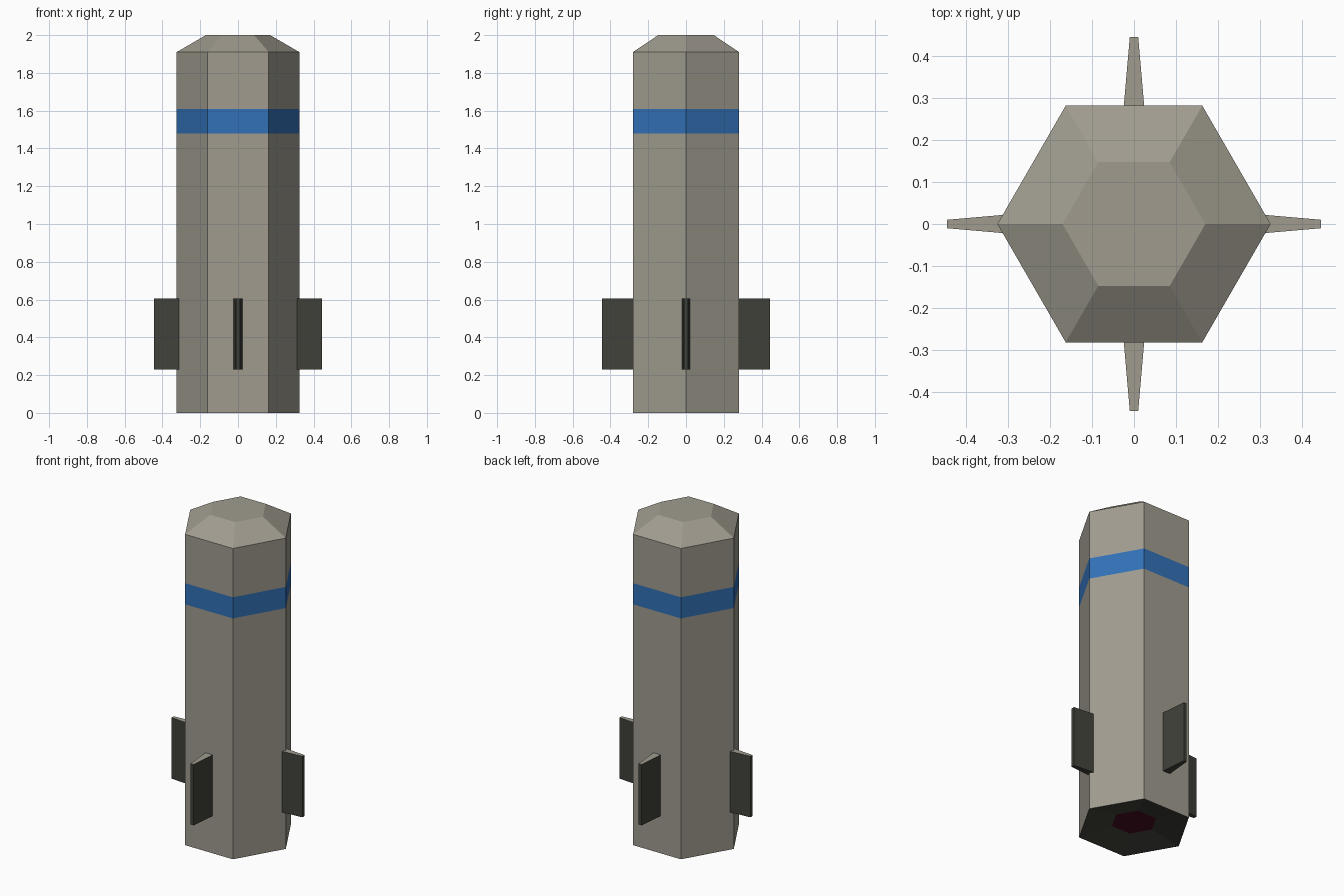
import bpy, bmesh, math
from mathutils import Matrix

if "Cube" in bpy.data.objects:
    bpy.data.objects.remove(bpy.data.objects["Cube"])


def material(name, rgb):
    m = bpy.data.materials.new(name)
    m.diffuse_color = (*rgb, 1)
    m.use_nodes = True
    m.node_tree.nodes["Principled BSDF"].inputs["Base Color"].default_value = m.diffuse_color
    return m


GREY = material("warm grey", (0.35, 0.33, 0.275))
BLUE = material("band blue", (0.032, 0.165, 0.47))
DARK = material("dark metal", (0.052, 0.053, 0.042))
RED = material("deep red", (0.06, 0.004, 0.016))


def finish(bm, name, mats):
    bmesh.ops.recalc_face_normals(bm, faces=bm.faces)
    me = bpy.data.meshes.new(name)
    for m in mats:
        me.materials.append(m)
    bm.to_mesh(me)
    bm.free()
    ob = bpy.data.objects.new(name, me)
    bpy.context.collection.objects.link(ob)
    return ob


# Body: hexagonal rings (radius, z, material of the strip above), nozzle to top
GREY_I, BLUE_I, DARK_I, RED_I = range(4)
profile = [(0.13, 0.035, DARK_I), (0.325, 0, GREY_I), (0.325, 1.48, BLUE_I),
           (0.325, 1.61, GREY_I), (0.325, 1.91, GREY_I), (0.17, 2.0, GREY_I)]
bm = bmesh.new()
rings = [[bm.verts.new((r * math.cos(k * math.pi / 3), r * math.sin(k * math.pi / 3), z))
          for k in range(6)] for r, z, _ in profile]
for (_, _, mat), low, high in zip(profile, rings, rings[1:]):
    for k in range(6):
        j = (k + 1) % 6
        bm.faces.new((low[k], low[j], high[j], high[k])).material_index = mat
bm.faces.new(rings[0]).material_index = RED_I      # nozzle
bm.faces.new(rings[-1]).material_index = GREY_I    # flat top
finish(bm, "hexagonal_body", [GREY, BLUE, DARK, RED])

# Fins: tapered plates, dark with a grey top edge, one on each side
for i, side in enumerate(("right", "back", "left", "front")):
    bm = bmesh.new()
    root = 0.25
    plan = [(root, -0.027), (0.445, -0.01), (0.445, 0.01), (root, 0.027)]
    low, high = ([bm.verts.new((x, y, z)) for x, y in plan] for z in (0.23, 0.605))
    for k in range(4):
        j = (k + 1) % 4
        bm.faces.new((low[k], low[j], high[j], high[k]))
    bm.faces.new(low)
    bm.faces.new(high).material_index = 1
    bmesh.ops.transform(bm, verts=bm.verts, matrix=Matrix.Rotation(i * math.pi / 2, 4, 'Z'))
    finish(bm, side + "_fin", [DARK, GREY])
